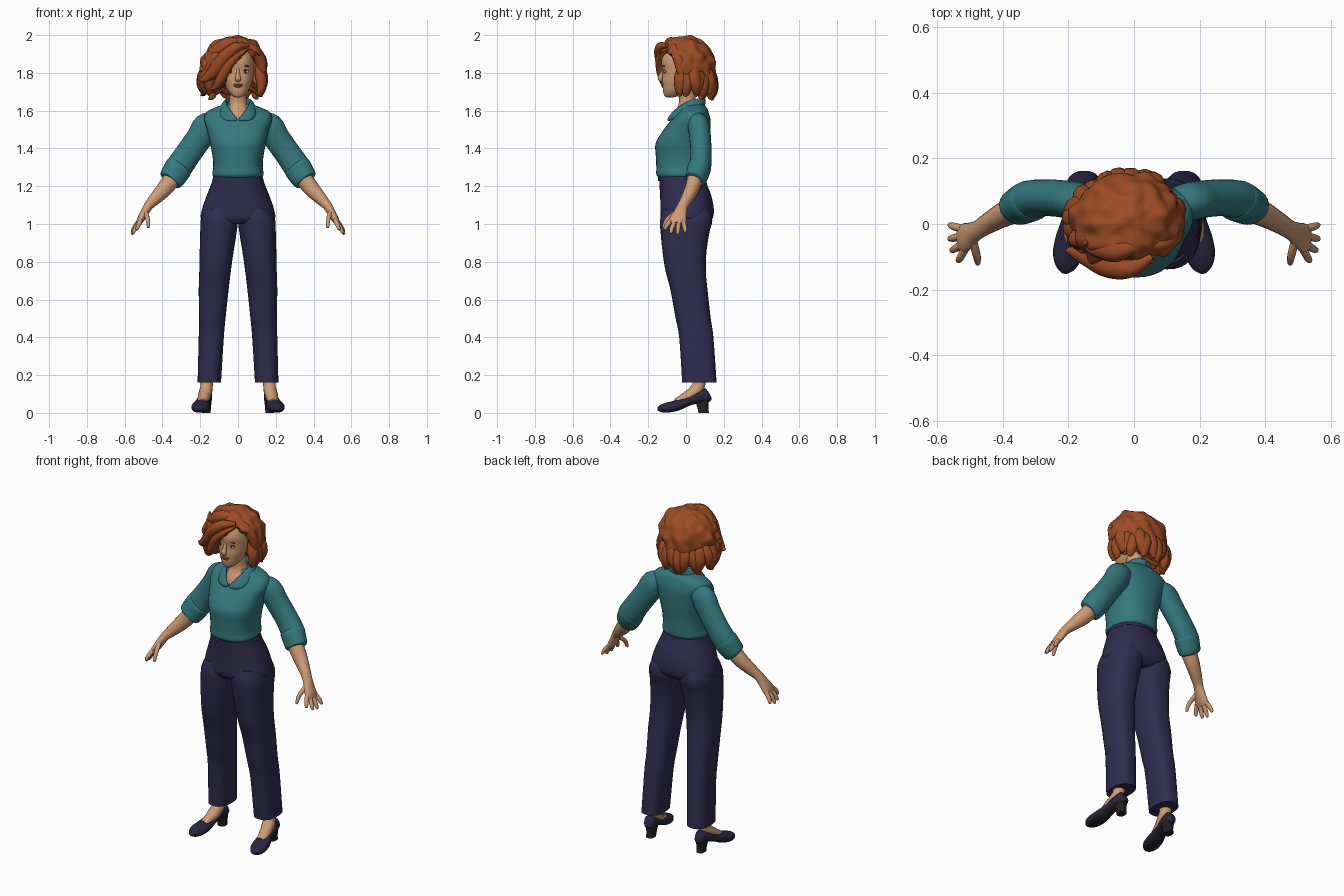
import bpy, bmesh, math, random
from mathutils import Vector, noise

random.seed(4)


def material(name, rgb):
    m = bpy.data.materials.new(name)
    m.diffuse_color = (*rgb, 1)
    return m


SKIN = material("skin", (0.62, 0.33, 0.175))
HAIR = material("auburn hair", (0.33, 0.07, 0.018))
TEAL = material("teal cloth", (0.035, 0.19, 0.21))
NAVY = material("navy cloth", (0.028, 0.026, 0.078))
SHOE = material("shoe navy", (0.022, 0.02, 0.05))
SOLE = material("charcoal sole", (0.015, 0.015, 0.02))
LIPS = material("lips", (0.36, 0.09, 0.065))
WHITE = material("eye white", (0.6, 0.52, 0.46))
DARK = material("dark brown", (0.06, 0.03, 0.02))


def finish(name, bm, *mats, angle=50):
    bmesh.ops.recalc_face_normals(bm, faces=bm.faces)
    me = bpy.data.meshes.new(name)
    bm.to_mesh(me)
    bm.free()
    for m in mats:
        me.materials.append(m)
    me.polygons.foreach_set("use_smooth", [True] * len(me.polygons))
    me.set_sharp_from_angle(angle=math.radians(angle))
    ob = bpy.data.objects.new(name, me)
    bpy.context.collection.objects.link(ob)
    return ob


def spline(rows, k=4):
    """Catmull-Rom interpolation of tuples."""
    out = []
    for i in range(len(rows) - 1):
        p0, p1, p2, p3 = rows[max(i - 1, 0)], rows[i], rows[i + 1], rows[min(i + 2, len(rows) - 1)]
        for j in range(k):
            t = j / k
            out.append([0.5 * (2 * b + (c - a) * t + (2 * a - 5 * b + 4 * c - d) * t * t
                               + (3 * b - a - 3 * c + d) * t ** 3)
                        for a, b, c, d in zip(p0, p1, p2, p3)])
    return out + [list(rows[-1])]


def oval(n, e):
    for i in range(n):
        c, s = math.cos(2 * math.pi * i / n), math.sin(2 * math.pi * i / n)
        yield math.copysign(abs(c) ** (2 / e), c), math.copysign(abs(s) ** (2 / e), s)


def skin_rings(name, rings, *mats, **kw):
    bm = bmesh.new()
    vs = [[bm.verts.new(p) for p in r] for r in rings]
    n = len(vs[0])
    for a, b in zip(vs, vs[1:]):
        for i in range(n):
            bm.faces.new((a[i], a[(i + 1) % n], b[(i + 1) % n], b[i]))
    bm.faces.new(vs[0])
    bm.faces.new(vs[-1])
    return finish(name, bm, *mats, **kw)


def loft(name, rows, mat, sx=1, e=2.3, n=36, k=4):
    """Horizontal sections: z, x0, x1, y0, y1."""
    rings = [[(sx * ((x0 + x1) / 2 + (x1 - x0) / 2 * u), (y0 + y1) / 2 + (y1 - y0) / 2 * v, z)
              for u, v in oval(n, e)] for z, x0, x1, y0, y1 in spline(rows, k)]
    return skin_rings(name, rings, mat)


def body(name, rows, mat, **kw):
    return loft(name, [(z, -w, w, a, b) for z, w, a, b in rows], mat, **kw)


def tube(name, rows, *mats, sx=1, ref=(0, 1, 0), n=16, e=2, k=4):
    """Path sections: x, y, z, radius along ref, radius across."""
    s = spline(rows, k)
    pts = [Vector(r[:3]) for r in s]
    rings = []
    for i, (p, r) in enumerate(zip(pts, s)):
        t = (pts[min(i + 1, len(pts) - 1)] - pts[max(i - 1, 0)]).normalized()
        a = Vector(ref)
        a = (a - t * a.dot(t)).normalized()
        b = t.cross(a)
        ring = [p + a * r[3] * u + b * r[4] * v for u, v in oval(n, e)]
        rings.append([(sx * q.x, q.y, q.z) for q in ring])
    return skin_rings(name, rings, *mats)


def blob(name, loc, size, mat, tilt=0):
    bm = bmesh.new()
    bmesh.ops.create_uvsphere(bm, u_segments=16, v_segments=10, radius=1)
    ob = finish(name, bm, mat)
    ob.location, ob.scale, ob.rotation_euler = loc, size, (0, tilt, 0)
    return ob


# Torso, hips, neck and head
body("blouse", [(1.243, .122, -.143, .098), (1.262, .136, -.157, .112), (1.30, .131, -.157, .115),
                (1.36, .135, -.16, .117), (1.43, .149, -.16, .125), (1.50, .165, -.118, .13),
                (1.55, .18, -.08, .13), (1.59, .17, -.046, .12), (1.615, .125, -.03, .11),
                (1.635, .07, -.028, .09)], TEAL)
body("trouser_hips", [(1.255, .126, -.143, .098), (1.2, .146, -.14, .115), (1.15, .166, -.137, .134),
                      (1.08, .19, -.135, .147), (1.03, .196, -.134, .141), (1.0, .16, -.11, .11)], NAVY)
body("waistband", [(1.228, .137, -.147, .109), (1.252, .130, -.147, .102)], NAVY)
body("neck", [(1.55, .08, -.075, .06), (1.59, .066, -.062, .065), (1.63, .05, -.04, .058),
              (1.67, .044, -.038, .05), (1.74, .044, -.05, .045)], SKIN, e=2)
body("head", [(1.671, .014, -.103, -.065), (1.678, .03, -.114, -.04), (1.70, .05, -.121, .0),
              (1.73, .066, -.124, .04), (1.76, .077, -.127, .07), (1.81, .084, -.124, .09),
              (1.86, .084, -.13, .095), (1.91, .07, -.112, .08), (1.95, .035, -.07, .04)], SKIN, e=2.2)

# Face
tube("nose", [(0, -.118, 1.825, .008, .008), (0, -.128, 1.795, .010, .010),
              (0, -.137, 1.772, .016, .013), (0, -.128, 1.758, .012, .008)], SKIN, ref=(1, 0, 0))
blob("upper_lip", (0, -.124, 1.737), (.026, .007, .005), LIPS)
blob("lower_lip", (0, -.123, 1.729), (.020, .008, .006), LIPS)
for s in (1, -1):
    blob("eye", (s * .038, -.111, 1.806), (.018, .007, .009), WHITE)
    blob("iris", (s * .038, -.1155, 1.806), (.007, .004, .008), DARK)
    blob("upper_lash", (s * .039, -.113, 1.815), (.02, .007, .0025), DARK, s * .1)
    blob("eyebrow", (s * .04, -.116, 1.837), (.022, .006, .004), HAIR, s * .12)

# Hair: wavy cap with an opening for the face and a clear underside
HC = Vector((-.012, .003, 1.835))
bm = bmesh.new()
bmesh.ops.create_uvsphere(bm, u_segments=96, v_segments=64, radius=1)
for v in bm.verts:
    d = v.co.copy()
    az = math.atan2(d.y, d.x)
    size = Vector((.182 if d.x < 0 else .163, .153, .16 if d.z > 0 else .195))
    wave = 1 + .09 * noise.noise(d * 3.2) + .025 * math.sin(11 * az + 6 * d.z) * (1 - d.z ** 2)
    p = Vector([a * b for a, b in zip(d, size)]) * wave
    p += HC
    over = p.x * .737 - p.y * .675 - .138
    if over > 0:
        p -= Vector((.737, -.675, 0)) * over
    rho = math.hypot(p.x, p.y)
    p.z = max(p.z, 1.70 - .25 * p.y + .012 * math.sin(9 * az) + max(0, .07 - .5 * rho))
    left = -.068 + max(0, p.z - 1.79) * .95
    if p.y < -.05 and p.x > left and p.z < 1.93 - .6 * max(0, p.x - .05):
        p = HC + (p - HC) * .35
    v.co = p
finish("hair_cap", bm, HAIR, angle=60)

# Curls hanging around the lower rim
for i in range(17):
    az = math.radians(-12 + i * 14.2)
    ux, uy = math.cos(az), math.sin(az)
    r = random.uniform(.94, 1.04)
    z = random.uniform(-.012, .012) - .02 * max(0, uy)
    sw = random.uniform(-.03, .03)
    wx = .185 if ux < 0 else .148

    def at(f, h, w):
        return (-.01 + wx * r * f * ux - w * uy, .148 * r * f * uy + w * ux, h + z)
    tube("rim_curl", [(*at(.78, 1.86, 0), .01, .01), (*at(.92, 1.80, 0), .034, .028),
                      (*at(.98, 1.745, sw * .5), .032, .026), (*at(.92, 1.70, sw), .02, .017),
                      (*at(.98, 1.685, sw * 1.6), .003, .003)], HAIR, ref=(-uy, ux, 0), n=10, k=3)

# Swept fringe and loose flicks on one side
for path in (
    [(.055, -.1, 1.945, .01), (-.01, -.135, 1.935, .028), (-.075, -.13, 1.88, .035),
     (-.125, -.105, 1.81, .034), (-.18, -.085, 1.765, .02), (-.208, -.08, 1.765, .003)],
    [(.045, -.1, 1.92, .008), (-.01, -.137, 1.885, .02), (-.055, -.135, 1.835, .026),
     (-.09, -.12, 1.77, .026), (-.12, -.105, 1.725, .016), (-.15, -.1, 1.715, .003)],
    [(.03, -.06, 1.97, .01), (-.05, -.08, 1.955, .035), (-.115, -.07, 1.915, .03),
     (-.145, -.06, 1.925, .015), (-.145, -.06, 1.952, .003)],
    [(-.1, -.03, 1.9, .02), (-.155, -.04, 1.86, .032), (-.185, -.05, 1.82, .022), (-.2, -.05, 1.835, .003)],
    [(.03, -.07, 1.955, .01), (.085, -.06, 1.92, .026), (.12, -.035, 1.86, .03), (.13, -.025, 1.79, .02)],
):
    tube("fringe_lock", [(*p, p[3]) for p in path], HAIR, n=12)

for s in (1, -1):
    # Rounded collar flaps
    tube("collar", [(0, .092, 1.635, .03, .01), (.05, .075, 1.637, .028, .011), (.077, .03, 1.63, .028, .011),
                    (.077, -.025, 1.605, .03, .011), (.055, -.07, 1.575, .03, .01),
                    (.022, -.088, 1.558, .016, .008), (.004, -.09, 1.556, .006, .005)],
         TEAL, sx=s, ref=(.45, -.35, -.8))
    # Sleeves with rolled cuffs
    tube("sleeve", [(.12, .06, 1.535, .05, .055), (.165, .068, 1.515, .058, .074), (.205, .075, 1.455, .057, .07),
                    (.265, .08, 1.37, .056, .069), (.31, .075, 1.305, .058, .071), (.335, .06, 1.265, .054, .064)],
         TEAL, sx=s, n=24)
    tube("cuff", [(.30, .075, 1.318, .05, .06), (.312, .072, 1.302, .062, .073), (.335, .061, 1.265, .06, .071),
                  (.355, .05, 1.235, .055, .066), (.36, .047, 1.228, .046, .056)], TEAL, sx=s, n=24)
    # Forearm, hand and fingers
    tube("forearm", [(.34, .05, 1.25, .043, .046), (.385, .034, 1.192, .039, .043), (.43, .01, 1.143, .033, .035),
                     (.472, -.016, 1.098, .029, .025), (.495, -.03, 1.06, .036, .022),
                     (.515, -.042, 1.025, .045, .019), (.528, -.046, 1.003, .04, .014)], SKIN, sx=s)
    for a, m, b in (((.515, -.078, 1.02), (.527, -.1, .995), (.535, -.112, .972)),
                    ((.522, -.06, 1.01), (.542, -.074, .98), (.555, -.08, .953)),
                    ((.525, -.037, 1.01), (.547, -.042, .975), (.561, -.045, .947)),
                    ((.523, -.014, 1.015), (.547, -.008, .985), (.56, -.003, .96)),
                    ((.49, -.05, 1.065), (.478, -.098, 1.025), (.475, -.119, .985))):
        tube("finger", [(*a, .012, .013), (*m, .012, .012), (*b, .008, .008),
                        (*[q + (q - w) * .12 for q, w in zip(b, m)], .002, .002)], SKIN, sx=s, n=10, k=3)
    # Trouser legs
    loft("trouser_leg", [(1.08, .02, .175, -.12, .125), (1.02, .002, .197, -.137, .139), (.95, .008, .2, -.134, .123),
                         (.85, .024, .203, -.124, .108), (.75, .038, .205, -.108, .105),
                         (.65, .05, .208, -.082, .114), (.5, .066, .206, -.055, .131),
                         (.4, .075, .208, -.036, .145), (.16, .09, .214, -.02, .162)], NAVY, sx=s, e=2.5)
    # Feet and heeled shoes, turned outwards
    tube("foot", [(.165, .075, .24, .035, .034), (.166, .068, .15, .034, .033), (.172, .045, .112, .036, .034),
                  (.182, .0, .076, .032, .034), (.193, -.05, .052, .02, .03)], SKIN, sx=s, ref=(0, 1, .8))
    shoe = [(.124, .098, .014, .022), (.112, .093, .03, .037), (.07, .085, .035, .032), (.01, .062, .036, .026),
            (-.045, .04, .045, .028), (-.095, .029, .045, .027), (-.132, .023, .03, .02), (-.15, .02, .008, .008)]
    ob = tube("shoe", [(.186 - y * .17, y, z, a, b) for y, z, a, b in shoe],
              SHOE, SOLE, sx=s, ref=(1, .17, 0), n=24, e=2.4)
    for f in ob.data.polygons:
        f.material_index = int(f.normal.z < -.35)
    loft("shoe_heel", [(0, .145, .19, .066, .122), (.03, .143, .191, .06, .118), (.075, .138, .198, .045, .122)],
         SOLE, sx=s, e=3, n=20)
